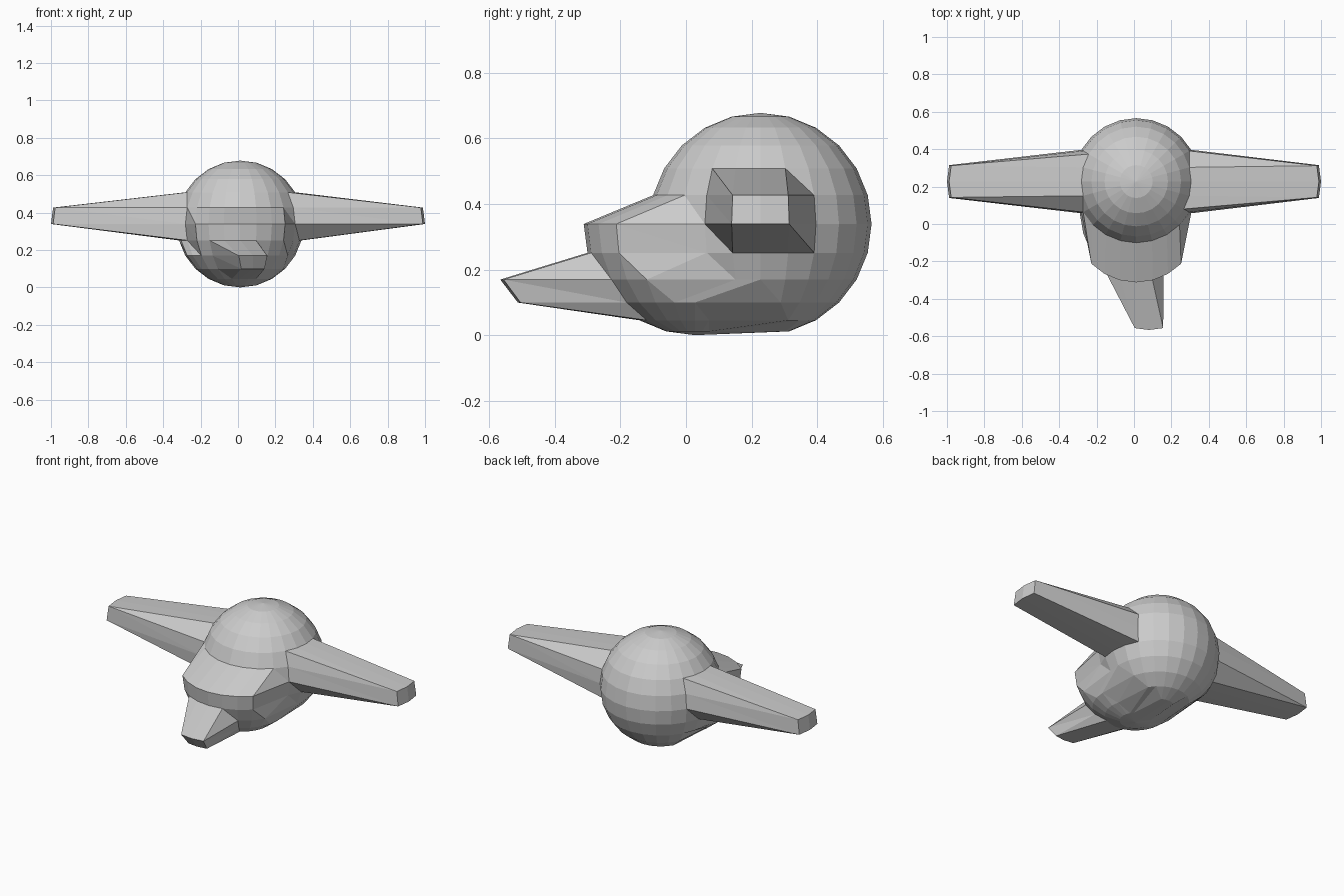
import bpy, bmesh
from math import sin, cos, pi
from mathutils import Vector

if "Cube" in bpy.data.objects:
    bpy.data.objects.remove(bpy.data.objects["Cube"])

# Low-poly globe with regions of points pulled out into two wings, a chest and a beak
SEG, RINGS, R = 24, 12, 0.339
CENTRE = Vector((0.012, 0.227, 0.339))
bm = bmesh.new()


def point(ring, seg):
    """Point on the globe; seg 0 faces the front, seg 6 faces +x."""
    t, a = pi * ring / RINGS, 2 * pi * seg / SEG
    return CENTRE + R * Vector((sin(t) * sin(a), -sin(t) * cos(a), cos(t)))


top = bm.verts.new(point(0, 0))
bottom = bm.verts.new(point(RINGS, 0))
grid = {(i, j): bm.verts.new(point(i, j))
        for i in range(1, RINGS) for j in range(SEG)}


def pull(rings, first, last, offset):
    """Move a patch of globe points by an offset."""
    for i in rings:
        for j in range(first, last + 1):
            grid[i, j % SEG].co += Vector(offset)


# Wings: a two-face patch on each side, pulled outwards
pull((5, 6), 5, 7, (0.649, 0, 0))
pull((5, 6), 17, 19, (-0.673, 0, 0))

# Chest: lower front pulled forwards, patch widening towards the bottom
CHEST = (0, -0.2, 0)
for ring, (left, right) in {6: (-3, 3), 7: (-3, 3), 8: (-5, 4),
                            9: (-7, 6), 10: (-7, 7), 11: (-9, 9)}.items():
    pull((ring,), left, right, CHEST)
bottom.co += Vector(CHEST)

# Beak: small front patch pulled further, slightly to one side
pull((8, 9), -1, 1, (0.068, -0.3, 0))

# Skin, with every quad split along the same diagonal
for j in range(SEG):
    k = (j + 1) % SEG
    bm.faces.new((top, grid[1, j], grid[1, k]))
    bm.faces.new((bottom, grid[RINGS - 1, k], grid[RINGS - 1, j]))
    for i in range(1, RINGS - 1):
        tl, tr, bl, br = grid[i, j], grid[i, k], grid[i + 1, j], grid[i + 1, k]
        bm.faces.new((tl, bl, br))
        bm.faces.new((tl, br, tr))

mesh = bpy.data.meshes.new("winged_body")
bm.to_mesh(mesh)
bm.free()
body = bpy.data.objects.new("winged_body", mesh)
bpy.context.collection.objects.link(body)
